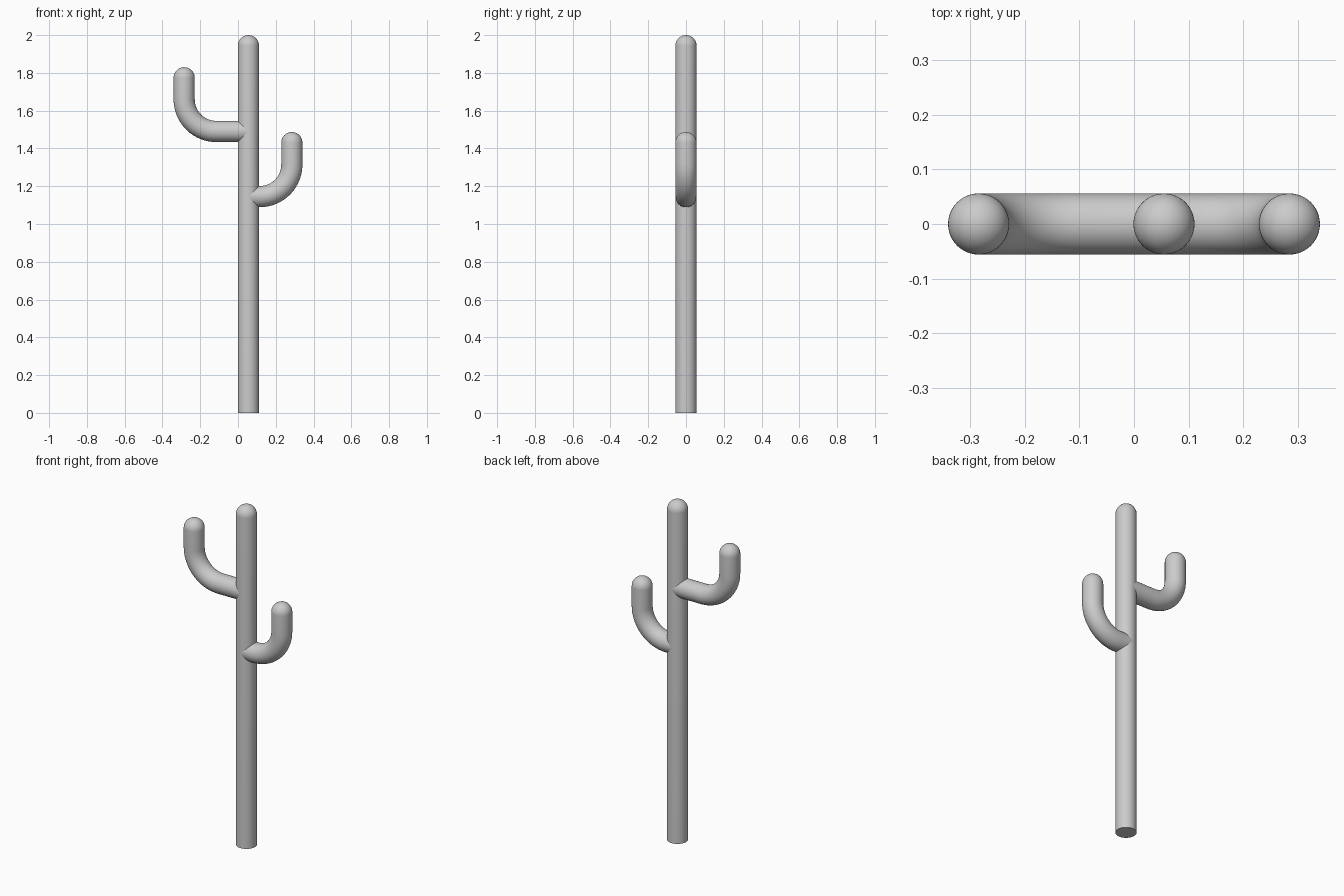
import bpy, bmesh
from math import sin, cos, pi, radians
from mathutils import Vector

cube = bpy.data.objects.get("Cube")
if cube:
    bpy.data.objects.remove(cube, do_unlink=True)

RADIUS = 0.056
BEND = 0.17
SIDES = 48
TRUNK_X = 0.055

grey = bpy.data.materials.new("plain_grey")
grey.use_nodes = True
colour = (0.6, 0.6, 0.6, 1)
grey.diffuse_color = colour
grey.node_tree.nodes["Principled BSDF"].inputs["Base Color"].default_value = colour


def round_tube(name, stations, top):
    """Sweep a circle along (x, z, tilt) stations, ending in an upright dome at top."""
    rings = [(x, z, tilt, RADIUS) for x, z, tilt in stations]
    x = stations[-1][0]
    centre = top - RADIUS
    for i in range(12):
        a = i / 12 * pi / 2
        rings.append((x, centre + RADIUS * sin(a), 0, RADIUS * cos(a)))
    bm = bmesh.new()
    loops = []
    for x, z, tilt, r in rings:
        across = Vector((cos(tilt), 0, -sin(tilt)))
        loops.append([bm.verts.new(Vector((x, 0, z)) + across * r * cos(2 * pi * k / SIDES)
                                   + Vector((0, r * sin(2 * pi * k / SIDES), 0)))
                      for k in range(SIDES)])
    for a, b in zip(loops, loops[1:]):
        for k in range(SIDES):
            n = (k + 1) % SIDES
            bm.faces.new((a[k], a[n], b[n], b[k]))
    bm.faces.new(loops[0])
    tip = bm.verts.new((x, 0, top))
    for k in range(SIDES):
        bm.faces.new((loops[-1][k], loops[-1][(k + 1) % SIDES], tip))
    bmesh.ops.recalc_face_normals(bm, faces=bm.faces)
    mesh = bpy.data.meshes.new(name)
    bm.to_mesh(mesh)
    bm.free()
    mesh.materials.append(grey)
    obj = bpy.data.objects.new(name, mesh)
    bpy.context.collection.objects.link(obj)
    bpy.ops.object.select_all(action="DESELECT")
    obj.select_set(True)
    bpy.context.view_layer.objects.active = obj
    bpy.ops.object.shade_smooth_by_angle(angle=radians(40))


def arm(name, side, tip_x, z, top):
    """Run out from the trunk axis, bend a quarter turn and rise to a dome."""
    stations = [(TRUNK_X, z, side * pi / 2)]
    bend_x = tip_x - side * BEND
    for i in range(25):
        a = i / 24 * pi / 2
        stations.append((bend_x + side * BEND * sin(a),
                         z + BEND * (1 - cos(a)), side * (pi / 2 - a)))
    round_tube(name, stations, top)


# Upright trunk and two bent arms
round_tube("trunk", [(TRUNK_X, 0, 0)], 2.0)
arm("right_arm", -1, -0.285, 1.49, 1.83)
arm("left_arm", 1, 0.285, 1.145, 1.487)
